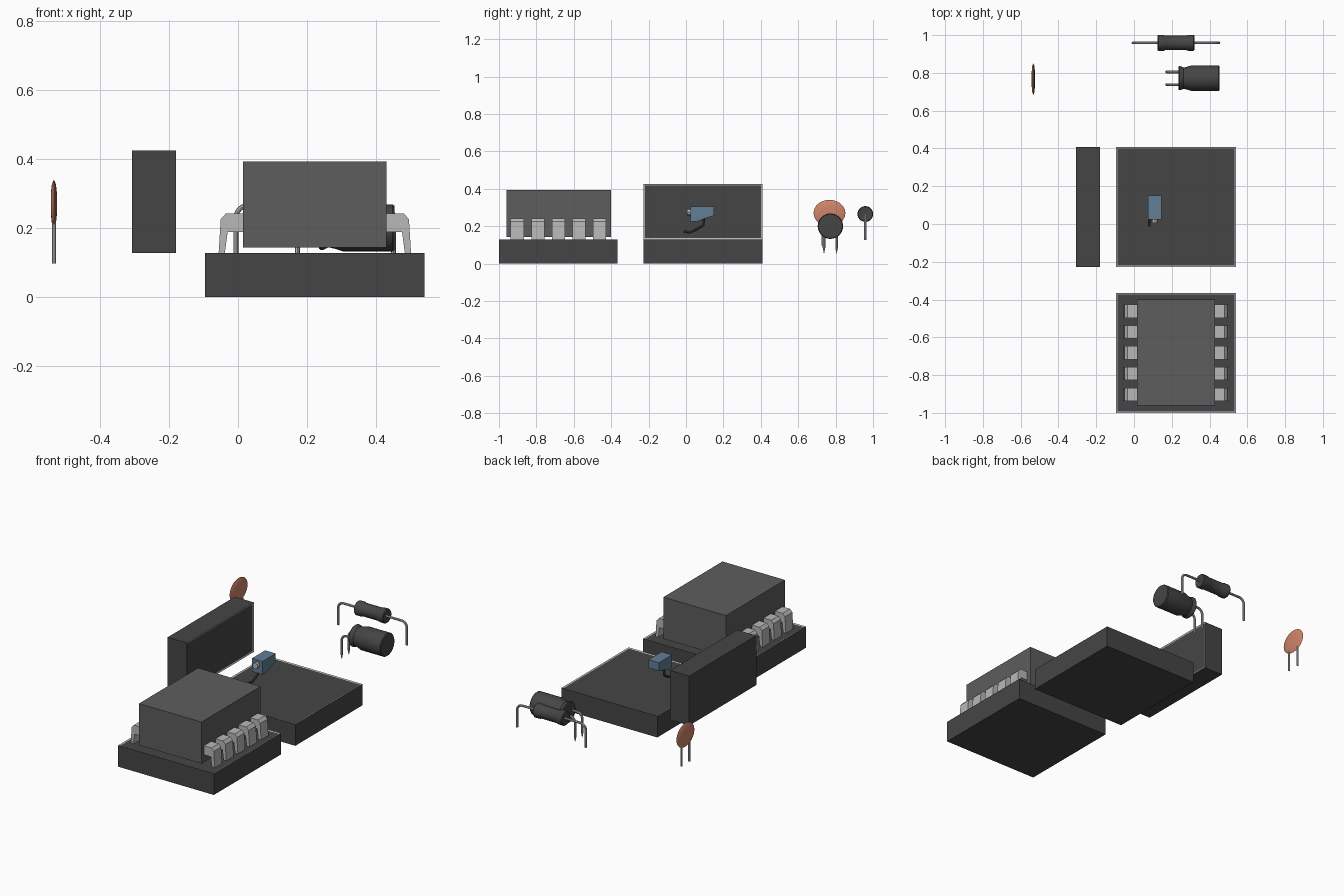
import bpy, bmesh, math
from mathutils import Vector, Matrix

if "Cube" in bpy.data.objects:
    bpy.data.objects.remove(bpy.data.objects["Cube"])


def mat(name, r, g, b):
    m = bpy.data.materials.new(name)
    m.diffuse_color = (r, g, b, 1)
    m.use_nodes = True
    m.node_tree.nodes["Principled BSDF"].inputs["Base Color"].default_value = m.diffuse_color
    return m


DARK = mat("dark_plastic", .06, .06, .06)
BODY = mat("chip_grey", .11, .11, .11)
METAL = mat("metal", .48, .48, .48)
BLUE = mat("blue", .12, .21, .30)
ORANGE = mat("ceramic", .62, .23, .14)


def finish(bm, name, *mats, smooth=False):
    bmesh.ops.recalc_face_normals(bm, faces=bm.faces)
    me = bpy.data.meshes.new(name)
    bm.to_mesh(me)
    bm.free()
    ob = bpy.data.objects.new(name, me)
    bpy.context.collection.objects.link(ob)
    for m in mats:
        me.materials.append(m)
    if smooth:
        activate(ob)
        bpy.ops.object.shade_smooth_by_angle(angle=math.radians(35))
    return ob


def activate(ob):
    bpy.ops.object.select_all(action='DESELECT')
    ob.select_set(True)
    bpy.context.view_layer.objects.active = ob


def box(name, lo, hi, m, rim=None):
    """Box between two corners; rim = direction of a face with a thin framed recess."""
    lo, hi = Vector(lo), Vector(hi)
    bm = bmesh.new()
    bmesh.ops.create_cube(bm, size=1, matrix=Matrix.Translation((lo + hi) / 2)
                          @ Matrix.Diagonal((*(hi - lo), 1)))
    mats = [m]
    if rim:
        bm.normal_update()
        face = max(bm.faces, key=lambda f: f.normal.dot(Vector(rim)))
        frame = bmesh.ops.inset_region(bm, faces=[face], thickness=.011)["faces"]
        for f in frame:
            f.material_index = 1
        for v in face.verts:
            v.co -= Vector(rim) * .003
        mats.append(METAL)
    return finish(bm, name, *mats)


def prism(name, profile, start, step, m):
    """Extrude a closed 3D outline along step."""
    bm = bmesh.new()
    f = bm.faces.new([bm.verts.new(Vector(p) + Vector(start)) for p in profile])
    new = bmesh.ops.extrude_face_region(bm, geom=[f], use_keep_orig=True)["geom"]
    bmesh.ops.translate(bm, vec=step, verts=[g for g in new if isinstance(g, bmesh.types.BMVert)])
    return finish(bm, name, m)


def lathe_x(name, profile, y, z, m, sides=32):
    """Spin an (x, radius) profile around an axis parallel to x."""
    bm = bmesh.new()
    vs = [bm.verts.new((x, 0, r)) for x, r in profile]
    es = [bm.edges.new(p) for p in zip(vs, vs[1:])]
    bmesh.ops.spin(bm, geom=vs + es, cent=(0, 0, 0), axis=(1, 0, 0),
                   angle=math.tau, steps=sides)
    bmesh.ops.remove_doubles(bm, verts=bm.verts, dist=1e-5)
    bmesh.ops.translate(bm, vec=(0, y, z), verts=bm.verts)
    return finish(bm, name, m, smooth=True)


def tube(name, pts, r, m, tip=1.0):
    """Round wire along points; tip scales the last point's radius."""
    cu = bpy.data.curves.new(name, 'CURVE')
    cu.dimensions, cu.bevel_depth, cu.bevel_resolution = '3D', r, 2
    cu.use_fill_caps = True
    sp = cu.splines.new('POLY')
    sp.points.add(len(pts) - 1)
    for p, co in zip(sp.points, pts):
        p.co = (*co, 1)
    sp.points[-1].radius = tip
    cu.materials.append(m)
    ob = bpy.data.objects.new(name, cu)
    bpy.context.collection.objects.link(ob)
    activate(ob)
    bpy.ops.object.convert(target='MESH')
    bpy.ops.object.shade_smooth_by_angle(angle=math.radians(40))
    return ob


def bent_lead(name, x0, x1, y, z0, z1, r, tip=1.0):
    """Lead running along x, then bending down to z1."""
    s, b = math.copysign(1, x1 - x0), .035
    arc = [(x1 - s * b + s * b * math.sin(a), y, z0 - b + b * math.cos(a))
           for a in [i * math.pi / 12 for i in range(7)]]
    tail = [(x1, y, z1 + .03), (x1, y, z1)]
    tube(name, [(x0, y, z0)] + arc + tail, r, METAL, tip)


# Two base tiles and one standing panel
box("chip_base", (-.095, -1, 0), (.54, -.365, .128), DARK, (0, 0, 1))
box("empty_base", (-.095, -.228, 0), (.54, .408, .128), DARK, (0, 0, 1))
box("standing_panel", (-.307, -.228, .128), (-.18, .408, .425), DARK, (1, 0, 0))

# Chip with five bent legs on each side
box("chip_body", (.015, -.96, .143), (.43, -.4, .393), BODY)
leg = [(-.02, .242), (.05, .242), (.065, .225), (.071, .128), (.053, .128),
       (.045, .188), (-.02, .188)]
for side, edge in ((1, .43), (-1, .015)):
    for i in range(5):
        yc = -.682 + (i - 2) * .11
        prism(f"chip_leg_{'right' if side > 0 else 'left'}_{i + 1}",
              [(edge + side * a, 0, b) for a, b in leg], (0, yc - .035, 0), (0, .07, 0), METAL)

# Small blue component with adjuster and hanging wire
prism("blue_body", [(0, y, z) for y, z in ((.025, .304), (.15, .304), (.15, .255),
      (.11, .245), (.06, .225), (.025, .225))], (.075, 0, 0), (.07, 0, 0), BLUE)
tube("blue_adjuster", [(.11, .03, .275), (.11, .005, .275)], .018, METAL)
tube("blue_wire", [(.08, .095, .245), (.08, .093, .205), (.08, .06, .185),
                   (.08, .02, .166), (.08, -.012, .172)], .007, DARK)

# Ceramic disc capacitor
disc = lathe_x("ceramic_disc", [(-.009, 0), (-.009, .035), (-.006, .068), (0, .085),
                                (.006, .068), (.009, .035), (.009, 0)], 0, 0, ORANGE)
disc.scale.z = .83
disc.location = (-.533, .767, .27)
for i, y in enumerate((.73, .804)):
    tube(f"ceramic_lead_{i + 1}", [(-.533, y, .25), (-.533, y, .097)], .006, METAL)

# Can capacitor lying on its side
lathe_x("can_body", [(.235, 0), (.235, .06), (.24, .064), (.248, .063), (.262, .056),
                     (.28, .06), (.305, .068), (.448, .068), (.453, .064), (.453, 0)],
        .772, .2, DARK)
for i, y in enumerate((.738, .805)):
    bent_lead(f"can_lead_{i + 1}", .25, .172, y, .2, .055, .007, .15)

# Axial diode with a lead at each end
lathe_x("diode_body", [(.135, 0), (.124, .026), (.124, .038), (.129, .042), (.158, .042),
                       (.168, .038), (.276, .038), (.286, .042), (.315, .042),
                       (.32, .038), (.32, .026), (.309, 0)], .959, .265, DARK)
bent_lead("diode_lead_left", .15, -.006, .959, .265, .127, .007)
bent_lead("diode_lead_right", .3, .45, .959, .265, .127, .007)
